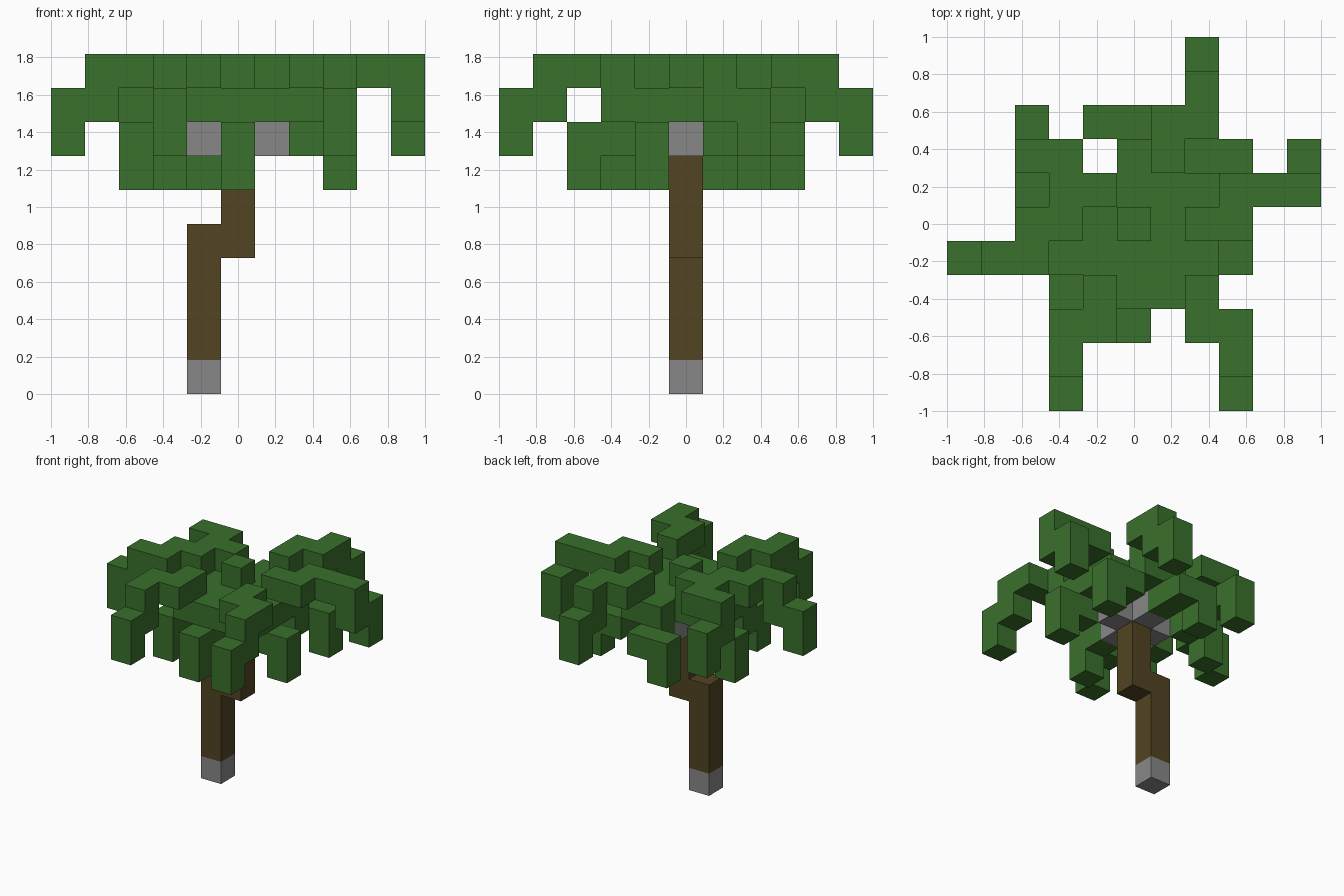
import bpy, bmesh
from mathutils import Vector

cube = bpy.data.objects.get("Cube")
if cube:
    bpy.data.objects.remove(cube, do_unlink=True)

CELL = 2 / 11
STEP = {"E": Vector((1, 0, 0)), "W": Vector((-1, 0, 0)),
        "N": Vector((0, 1, 0)), "S": Vector((0, -1, 0)),
        "U": Vector((0, 0, 1)), "D": Vector((0, 0, -1))}


def material(name, rgb):
    mat = bpy.data.materials.new(name)
    mat.use_nodes = True
    color = (*rgb, 1)
    mat.diffuse_color = color
    bsdf = next(n for n in mat.node_tree.nodes if n.type == "BSDF_PRINCIPLED")
    bsdf.inputs["Base Color"].default_value = color
    return mat


def walk(start, moves=""):
    """Grid cells visited from a start cell by compass, up and down moves."""
    cells = [tuple(start)]
    for move in moves:
        cells.append(tuple(int(c) for c in Vector(cells[-1]) + STEP[move]))
    return cells


def build(name, cells, solid, mat):
    """Skin the cells with faces wherever no solid cell adjoins."""
    bm = bmesh.new()
    for cell in sorted(cells):
        for normal in STEP.values():
            if tuple(int(c) for c in Vector(cell) + normal) in solid:
                continue
            u = Vector((normal.y, normal.z, normal.x))
            v = normal.cross(u)
            center = Vector(cell) + Vector((0, 0, 0.5)) + normal / 2
            corners = (-u - v, u - v, u + v, v - u)
            bm.faces.new([bm.verts.new((center + c / 2) * CELL) for c in corners])
    bmesh.ops.remove_doubles(bm, verts=bm.verts, dist=0.001)
    bmesh.ops.dissolve_limit(bm, angle_limit=0.01, verts=bm.verts, edges=bm.edges)
    mesh = bpy.data.meshes.new(name)
    bm.to_mesh(mesh)
    bm.free()
    mesh.materials.append(mat)
    bpy.context.collection.objects.link(bpy.data.objects.new(name, mesh))


green = material("leaf green", (0.042, 0.162, 0.025))
brown = material("bark brown", (0.084, 0.058, 0.016))
grey = material("stone grey", (0.242, 0.242, 0.242))

# Root block, bent trunk and the cross that carries the crown
root = set(walk((-1, 0, 0)))
trunk = set(walk((-1, 0, 1), "UUUEUU"))
hub = set(walk((0, 0, 7), "EWWENSSN"))

# Crown plate with a bud on top
crown = {(x, y, 8) for x in (-1, 0, 1) for y in (-1, 0, 1)} | {(0, 0, 9)}

# Long upper fronds that arch out and droop
upper = [((1, 2, 8), "UNENDND"), ((2, 0, 8), "UENEEDND"),
         ((1, -2, 8), "EUSESDSD"), ((-1, -2, 8), "USWSDSD"),
         ((-2, 0, 8), "UWSWDWD"), ((-1, 1, 8), "UWNWDND")]

# Short lower fronds
lower = [((0, 1, 8), "NDNWD"), ((1, 1, 8), "EDNED"), ((1, -1, 8), "EDED"),
         ((0, -1, 8), "SDSD"), ((-1, -1, 8), "WDSD"), ((-1, 1, 8), "WDWD")]

leaves = set(crown)
for start, moves in upper + lower:
    leaves.update(walk(start, moves))

solid = root | trunk | hub | leaves
build("root_block", root, solid, grey)
build("trunk", trunk, solid, brown)
build("crown_hub", hub, solid, grey)
build("palm_leaves", leaves, solid, green)
